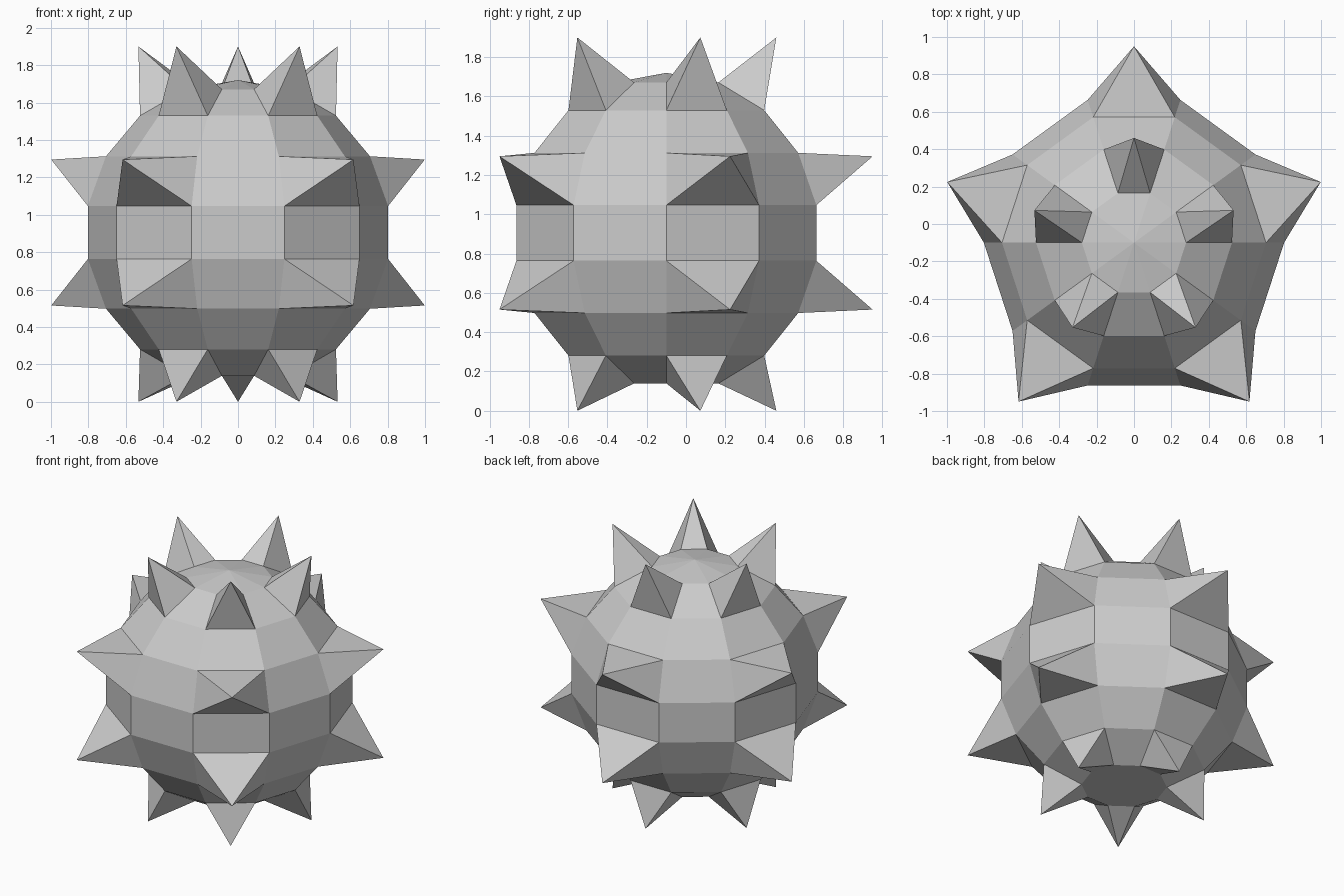
import bpy
import bmesh
from math import sin, cos, radians
from mathutils import Vector

cube = bpy.data.objects.get("Cube")
if cube:
    bpy.data.objects.remove(cube, do_unlink=True)

SIDES = 10
RADIUS = 0.815
CENTRE = Vector((0, -0.1, 0.905))

# Single grey material
grey = bpy.data.materials.new("stone grey")
grey.use_nodes = True
colour = (0.6, 0.6, 0.6, 1)
grey.diffuse_color = colour
grey.node_tree.nodes["Principled BSDF"].inputs["Base Color"].default_value = colour


def polar(radius, angle, z):
    """Point at a compass angle around the body's axis."""
    a = radians(angle)
    return CENTRE + Vector((radius * cos(a), radius * sin(a), z))


# Faceted ball: latitude rings, flat underside, shallow cone on top
bm = bmesh.new()
step = 360 / SIDES
rings = []
for lat in range(-70, 71, 20):
    r, z = RADIUS * cos(radians(lat)), RADIUS * sin(radians(lat))
    rings.append([bm.verts.new(polar(r, k * step, z)) for k in range(SIDES)])

bands = []
for low, high in zip(rings, rings[1:]):
    bands.append([bm.faces.new((low[k], low[(k + 1) % SIDES],
                                high[(k + 1) % SIDES], high[k]))
                  for k in range(SIDES)])

bm.faces.new(reversed(rings[0]))
apex = bm.verts.new(CENTRE + Vector((0, 0, RADIUS)))
for k in range(SIDES):
    bm.faces.new((rings[-1][k], rings[-1][(k + 1) % SIDES], apex))

# Spikes: every second face of four bands is pulled out to a point
# band index: (tip radius, tip height from the centre)
spikes = {0: (0.56, -0.905), 2: (1.05, -0.39), 4: (1.05, 0.39), 6: (0.56, 0.995)}
for band, (r, z) in spikes.items():
    for k in range(0, SIDES, 2):
        poked = bmesh.ops.poke(bm, faces=[bands[band][k]])
        poked["verts"][0].co = polar(r, (k + 0.5) * step, z)

bmesh.ops.recalc_face_normals(bm, faces=bm.faces)
mesh = bpy.data.meshes.new("spiked_ball")
bm.to_mesh(mesh)
bm.free()
mesh.materials.append(grey)
ball = bpy.data.objects.new("spiked_ball", mesh)
bpy.context.collection.objects.link(ball)
